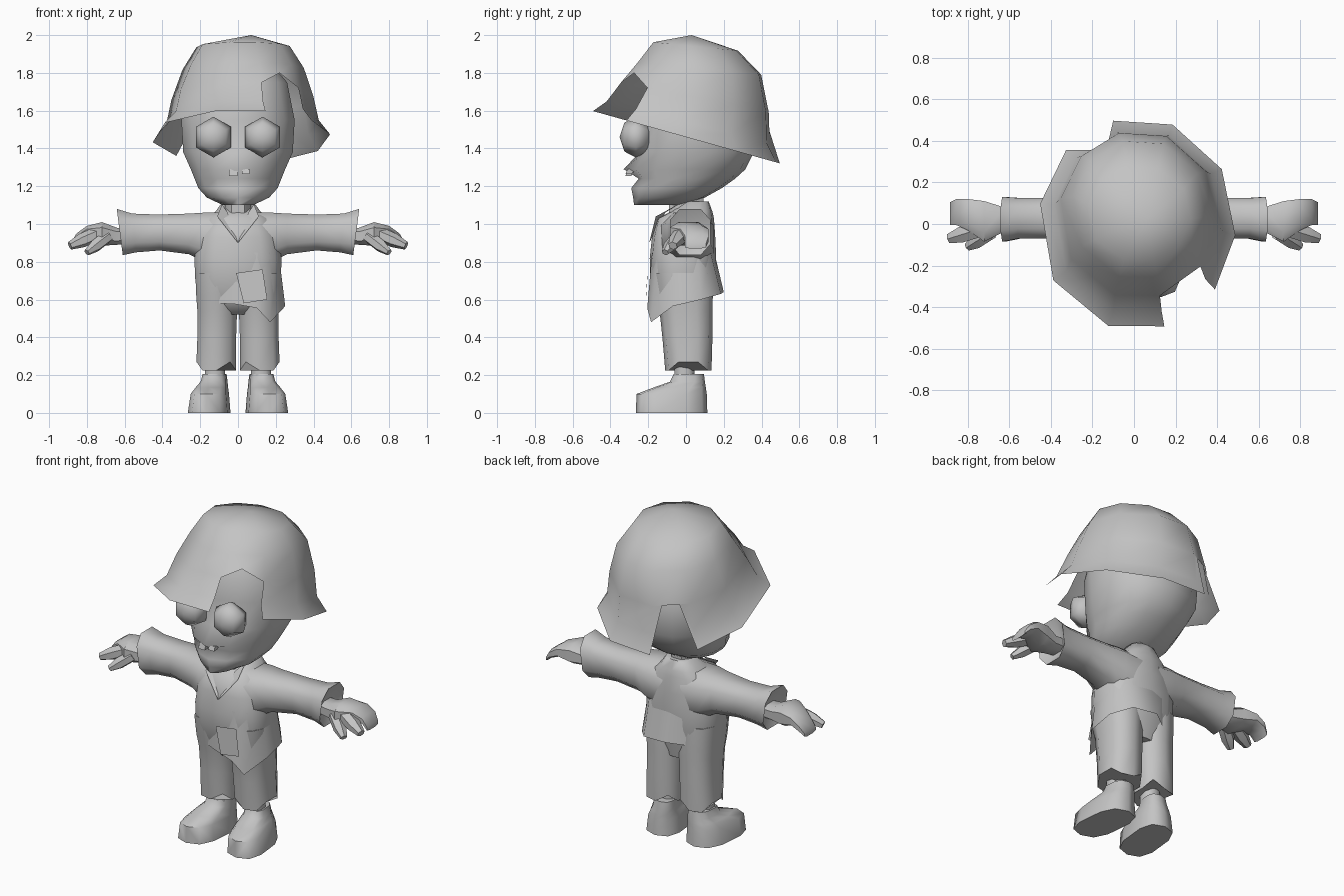
import bpy, bmesh, math
from mathutils import Vector

cube = bpy.data.objects.get("Cube")
if cube:
    bpy.data.objects.remove(cube, do_unlink=True)

grey = bpy.data.materials.new("plain grey")
grey.use_nodes = True
COLOUR = (0.55, 0.55, 0.55, 1)
grey.diffuse_color = COLOUR
grey.node_tree.nodes["Principled BSDF"].inputs["Base Color"].default_value = COLOUR


def make(name, points, faces, angle=50):
    """Mesh object from points and faces, smooth up to the given angle."""
    bm = bmesh.new()
    verts = [bm.verts.new(p) for p in points]
    for f in faces:
        bm.faces.new([verts[i] for i in f])
    bmesh.ops.recalc_face_normals(bm, faces=bm.faces)
    bmesh.ops.delete(bm, geom=[v for v in bm.verts if not v.link_faces], context='VERTS')
    mesh = bpy.data.meshes.new(name)
    bm.to_mesh(mesh)
    bm.free()
    mesh.materials.append(grey)
    ob = bpy.data.objects.new(name, mesh)
    bpy.context.collection.objects.link(ob)
    bpy.ops.object.select_all(action='DESELECT')
    ob.select_set(True)
    bpy.context.view_layer.objects.active = ob
    bpy.ops.object.shade_smooth_by_angle(angle=math.radians(angle))
    return ob


def strips(rows, n, closed=True):
    """Quads between successive rows of n points."""
    last = n if closed else n - 1
    return [(r * n + i, r * n + (i + 1) % n, (r + 1) * n + (i + 1) % n, (r + 1) * n + i)
            for r in range(rows - 1) for i in range(last)]


def loft(name, rings, place, n=8, power=0.85, angle=50):
    """Rounded sections (h, u0, u1, v0, v1) joined and capped; place maps u, v, h to x, y, z."""
    unit = []
    for i in range(n):
        a = 2 * math.pi * (i + 0.5) / n
        c, s = math.cos(a), math.sin(a)
        unit.append((math.copysign(abs(c) ** power, c), math.copysign(abs(s) ** power, s)))
    mu, mv = max(p[0] for p in unit), max(p[1] for p in unit)
    points = []
    for h, u0, u1, v0, v1 in rings:
        for u, v in unit:
            points.append(place((u0 + u1) / 2 + (u1 - u0) / 2 * u / mu,
                                (v0 + v1) / 2 + (v1 - v0) / 2 * v / mv, h))
    faces = strips(len(rings), n)
    faces += [tuple(range(n)), tuple(range(len(points) - n, len(points)))]
    return make(name, points, faces, angle)


def upright(u, v, h):
    return (u, v, h)


def finger(name, a, b, r0, r1, side):
    """Tapered six-sided digit from a to b."""
    a, b = Vector(a), Vector(b)
    q = (b - a).to_track_quat('Z', 'Y')

    def place(u, v, h):
        p = a + q @ Vector((u, v, h))
        return (side * p.x, p.y, p.z)
    length = (b - a).length
    loft(name, [(h, -r, r, -r, r) for h, r in ((0, r0), (length * 0.6, r0), (length, r1))],
         place, n=6, power=1)


# Head: (z, half width, front y, back y)
HEAD = [(1.10, .08, -.25, .0), (1.14, .165, -.255, .10), (1.19, .21, -.255, .19),
        (1.24, .23, -.25, .26), (1.29, .25, -.265, .315), (1.38, .29, -.245, .36),
        (1.55, .30, -.25, .37), (1.75, .26, -.2, .3), (1.9, .13, -.08, .18)]
SIDES = 14
head = loft("head", [(z, -w, w, f, b) for z, w, f, b in HEAD], upright, n=SIDES, power=0.9, angle=60)
# Chin and upper lip pushed forward at the middle
for ring, push in ((0, .025), (1, .025), (2, .035), (4, .065)):
    for i, share in ((9, .4), (10, 1), (11, .4)):
        head.data.vertices[ring * SIDES + i].co.y -= push * share

# Eyes
for side, label in ((1, "left"), (-1, "right")):
    bpy.ops.mesh.primitive_uv_sphere_add(segments=6, ring_count=4, radius=0.108,
                                         location=(side * 0.13, -0.265, 1.46),
                                         rotation=(math.pi / 2, 0, 0))
    eye = bpy.context.object
    eye.name = label + "_eye"
    eye.scale = (1, 1, 0.8)
    eye.data.materials.append(grey)
    bpy.ops.object.shade_smooth_by_angle(angle=math.radians(75))

# Teeth
for name, x, w, z in (("left_tooth", .04, .02, 1.265), ("right_tooth", -.025, .022, 1.255)):
    loft(name, [(z, x - w, x + w, -.32, -.29), (1.29, x - w, x + w, -.31, -.26)],
         upright, n=4, power=1, angle=30)

# Helmet: tilted rings (z, tilt, centre x, centre y, radius x, radius y)
CORNERS = [286, 322, 354, 31, 69, 104, 136, 169, 212, 253]
SEG = len(CORNERS)
SHELL = [(1.46, .28, .015, 0, .475, .512), (1.54, .26, .02, .01, .41, .447),
         (1.68, .2, .02, .045, .38, .405), (1.83, .1, .025, .07, .325, .338),
         (1.945, .1, .025, .05, .25, .232)]
points = []
for z, tilt, cx, cy, rx, ry in SHELL:
    for corner in CORNERS:
        a = math.radians(corner)
        y = cy + ry * math.sin(a)
        points.append((cx + rx * math.cos(a), y, z - tilt * y))
faces = strips(len(SHELL), SEG)
FRONT, BACK = 0, 5
# Front gap runs through two bands and bites into the third
cut = {FRONT, FRONT + SEG, FRONT + 2 * SEG, BACK, BACK + SEG}
faces = [f for k, f in enumerate(faces) if k not in cut]
apex = len(points)
points.append((.22, -.275, 1.80))
lo, hi = 2 * SEG, 3 * SEG
faces += [(lo, apex, hi), (apex, lo + 1, hi + 1), (apex, hi + 1, hi)]
# Back gap narrows toward its top
a, b = Vector(points[lo + BACK]), Vector(points[lo + BACK + 1])
for edge, t in ((BACK, .27), (BACK + 1, .73)):
    points.append(tuple(a.lerp(b, t)))
    faces.append((edge, SEG + edge, lo + edge, len(points) - 1))
crown = len(points)
points.append((.07, .03, 2.0))
top = 4 * SEG
faces += [(top + i, top + (i + 1) % SEG, crown) for i in range(SEG)]
make("helmet", points, faces, 60)

# Neck
loft("neck", [(1.0, -.07, .07, -.09, .09), (1.2, -.07, .07, -.09, .095)], upright)

# Coat body: (z, half width, front y, back y)
BODY = [(.52, .19, -.115, .115), (.60, .21, -.158, .132), (.72, .228, -.19, .155),
        (.82, .23, -.192, .16), (.93, .215, -.18, .155), (1.03, .17, -.155, .148),
        (1.065, .12, -.08, .14), (1.12, .08, -.01, .12)]
loft("coat", [(z, -w, w, f, b) for z, w, f, b in BODY], upright, n=14, power=0.75, angle=70)

# Hanging coat tail on the left half, front to back
TAIL = [(-.10, -.15, .58), (-.01, -.185, .575), (.10, -.205, .555), (.17, -.185, .48),
        (.25, -.07, .565), (.245, .08, .60), (.16, .185, .63), (0, .2, .64), (-.11, .125, .62)]
WAIST = [(-.10, -.17), (-.01, -.18), (.10, -.18), (.17, -.15), (.215, -.07),
         (.215, .06), (.16, .13), (0, .15), (-.11, .13)]
make("coat_tail", TAIL + [(x, y, .85) for x, y in WAIST], strips(2, len(TAIL), False), 70)

# Patch
make("patch", [(-.01, -.203, .74), (.13, -.203, .76), (.155, -.213, .60), (.03, -.213, .58)],
     [(0, 1, 2, 3)])

for side, label in ((1, "left"), (-1, "right")):
    def across(u, v, h, s=side):
        return (s * h, u, v)

    def slanted(u, v, h, s=side):
        return (s * (h + max(0, h - .3) * .4 * (v - .95)), u, v)

    def mirrored(u, v, h, s=side):
        return (s * u, v, h)

    # Lapel
    make(label + "_lapel", [(0, -.195, .90), (side * .11, -.16, 1.04), (side * .085, -.04, 1.105),
                            (side * .055, -.11, 1.06)], [(0, 1, 2, 3)])

    # Sleeve with flared, slanted cuff turned in around the wrist
    loft(label + "_sleeve",
         [(.06, -.14, .145, .77, 1.06), (.18, -.13, .145, .80, 1.06), (.26, -.10, .13, .84, 1.055),
          (.42, -.07, .125, .86, 1.05), (.55, -.07, .125, .85, 1.055),
          (.625, -.085, .13, .835, 1.08), (.59, -.03, .09, .89, .99)],
         slanted, n=8, power=0.75, angle=60)

    # Hand: palm flowing into the broad outer fingers
    loft(label + "_hand",
         [(.5, -.02, .08, .90, .98), (.64, -.045, .085, .89, .98), (.72, -.085, .11, .885, 1.01),
          (.80, -.03, .12, .915, .99), (.855, -.005, .12, .895, .95), (.885, -.005, .105, .87, .90)],
         across, n=8, power=0.7)
    finger(label + "_finger", (.73, -.02, .955), (.89, -.07, .885), .038, .022, side)
    finger(label + "_thumb", (.69, -.04, .935), (.80, -.11, .85), .034, .018, side)

    # Trouser leg, rising into the coat, with ragged hem
    leg = loft(label + "_trouser_leg",
               [(.245, .01, .22, -.11, .135), (.40, .01, .215, -.125, .14),
                (.54, .005, .215, -.14, .14), (.62, 0, .221, -.16, .142),
                (.74, 0, .226, -.175, .14)], mirrored, n=10, power=0.75, angle=60)
    for i in range(10):
        leg.data.vertices[i].co.z += 0.025 if i % 3 == 0 else -0.02

    # Ankle
    loft(label + "_ankle", [(.15, .07, .175, -.06, .045), (.30, .07, .175, -.06, .045)], mirrored)

    # Shoe, toes turned slightly outward
    def splayed(u, v, h, s=side):
        return (s * (u - 0.1 * v), v, h)

    loft(label + "_shoe",
         [(0, .04, .25, -.265, .113), (.10, .048, .235, -.262, .11), (.135, .055, .215, -.17, .105),
          (.165, .06, .195, -.085, .10), (.205, .065, .185, -.065, .095)],
         splayed, n=10, power=0.72, angle=60)
